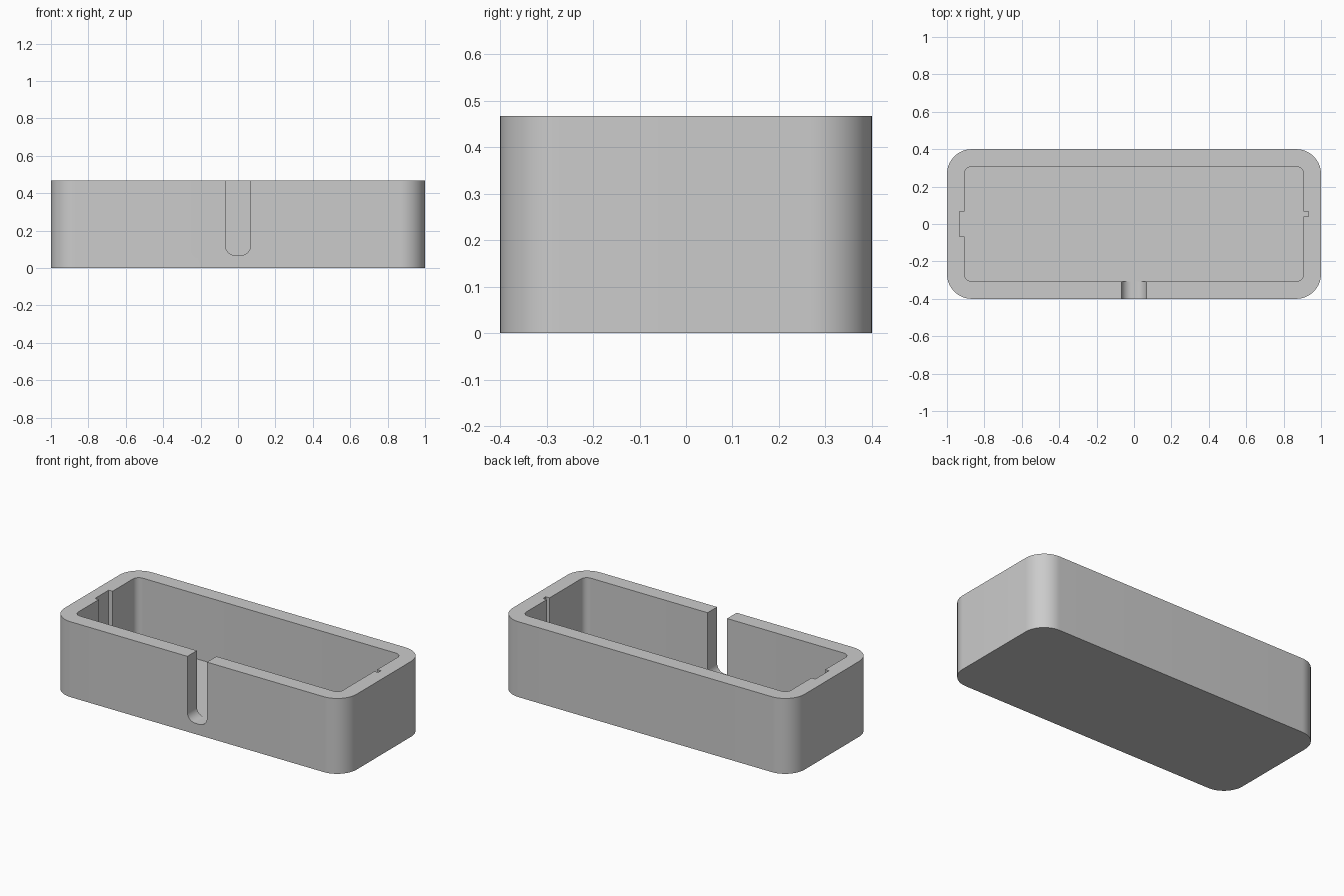
import bpy, bmesh, math
from mathutils import Vector

if "Cube" in bpy.data.objects:
    bpy.data.objects.remove(bpy.data.objects["Cube"])

H = 0.467       # overall height
FLOOR = 0.066   # floor thickness
IX, IY = 0.907, 0.307   # half size of the cavity


def rounded_rect(x0, x1, y0, y1, r, n=16):
    """Counter-clockwise outline of a rectangle with rounded corners."""
    pts = []
    centres = [(x1 - r, y1 - r), (x0 + r, y1 - r), (x0 + r, y0 + r), (x1 - r, y0 + r)]
    for i, (cx, cy) in enumerate(centres):
        for k in range(n + 1):
            a = (i + k / n) * math.pi / 2
            pts.append((cx + r * math.cos(a), cy + r * math.sin(a)))
    return pts


def prism(name, outline, start, vec):
    """Extrude a list of 3D points, given by start(u, v), along vec."""
    bm = bmesh.new()
    face = bm.faces.new([bm.verts.new(start(u, v)) for u, v in outline])
    ext = bmesh.ops.extrude_face_region(bm, geom=[face])
    moved = [g for g in ext["geom"] if isinstance(g, bmesh.types.BMVert)]
    bmesh.ops.translate(bm, verts=moved, vec=Vector(vec))
    bmesh.ops.recalc_face_normals(bm, faces=bm.faces)
    mesh = bpy.data.meshes.new(name)
    bm.to_mesh(mesh)
    bm.free()
    obj = bpy.data.objects.new(name, mesh)
    bpy.context.collection.objects.link(obj)
    return obj


def upright(name, outline, z0, z1):
    return prism(name, outline, lambda u, v: (u, v, z0), (0, 0, z1 - z0))


def box_outline(x0, x1, y0, y1):
    return [(x0, y0), (x1, y0), (x1, y1), (x0, y1)]


# Outer tray body
tray = upright("tray", rounded_rect(-1, 1, -0.4, 0.4, 0.133), 0, H)

cutters = [
    # Main cavity
    upright("cavity_cutter", rounded_rect(-IX, IX, -IY, IY, 0.04, 8), FLOOR, H + 0.1),
    # Wide groove in the left end, narrow groove in the right end
    upright("wide_groove_cutter", box_outline(-0.933, -0.85, -0.067, 0.067), FLOOR + 0.001, H + 0.1),
    upright("narrow_groove_cutter", box_outline(0.85, 0.933, 0.04, 0.067), FLOOR + 0.001, H + 0.1),
    # Front slot with rounded lower corners, open at the rim
    prism("front_slot_cutter", rounded_rect(-0.067, 0.067, FLOOR + 0.001, H + 0.2, 0.053),
          lambda u, v: (u, -0.5, v), (0, 0.25, 0)),
]

bpy.context.view_layer.objects.active = tray
for c in cutters:
    mod = tray.modifiers.new(c.name, 'BOOLEAN')
    mod.operation = 'DIFFERENCE'
    mod.solver = 'EXACT'
    mod.object = c
    c.hide_render = True
    bpy.ops.object.modifier_apply(modifier=mod.name)
    bpy.data.objects.remove(c)

# Smooth corners, sharp edges
bpy.ops.object.select_all(action='DESELECT')
tray.select_set(True)
bpy.ops.object.shade_smooth_by_angle(angle=math.radians(30))
